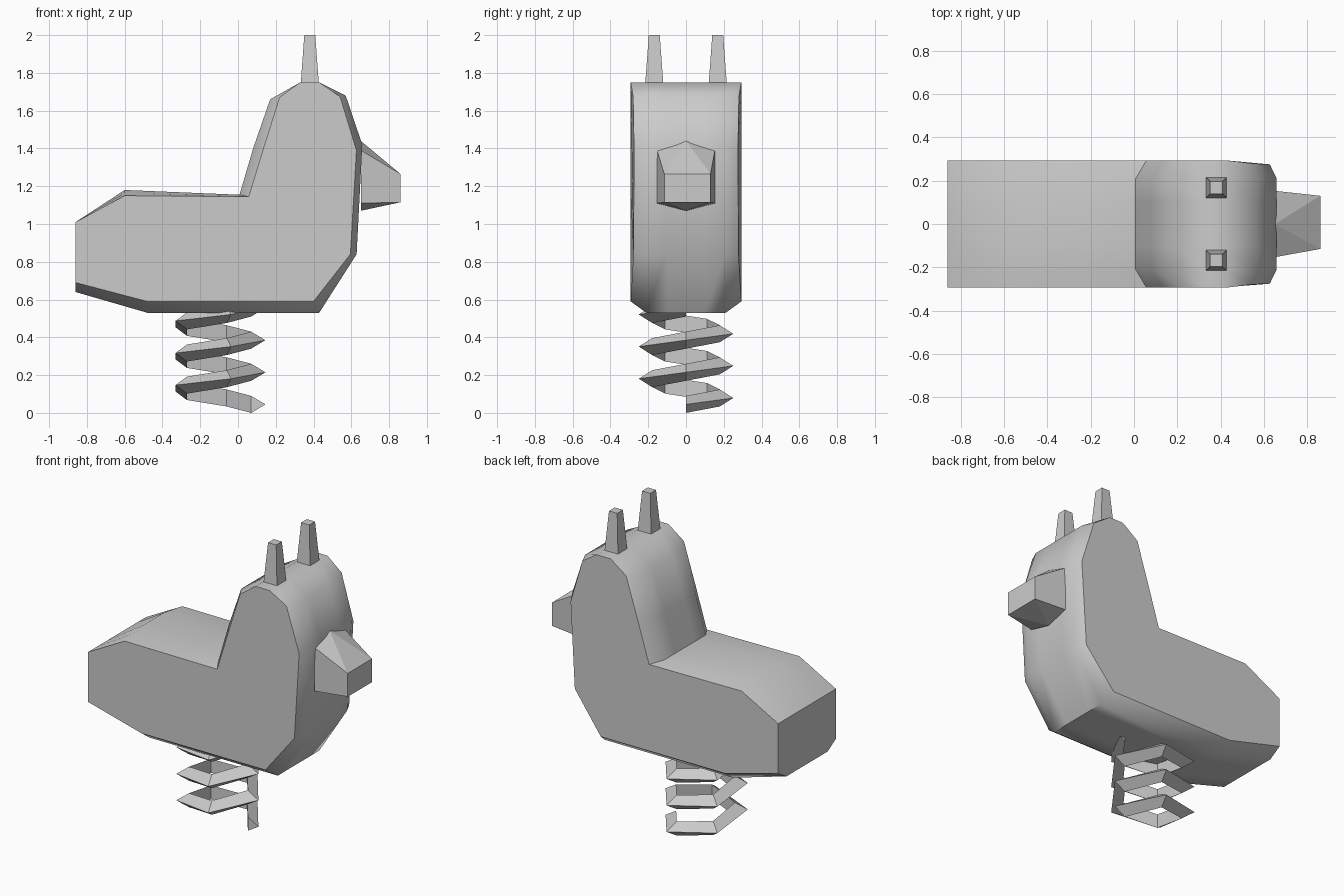
import bpy, bmesh
from math import sin, cos, radians, tau

if "Cube" in bpy.data.objects:
    bpy.data.objects.remove(bpy.data.objects["Cube"])


def make(name, verts, faces=None):
    """Object from vertices; with no faces given, their convex hull."""
    bm = bmesh.new()
    vs = [bm.verts.new(v) for v in verts]
    if faces is None:
        bmesh.ops.convex_hull(bm, input=vs)
        bmesh.ops.dissolve_limit(bm, angle_limit=radians(1), verts=bm.verts, edges=bm.edges)
    else:
        for f in faces:
            bm.faces.new([vs[i] for i in f])
    bmesh.ops.recalc_face_normals(bm, faces=bm.faces)
    me = bpy.data.meshes.new(name)
    bm.to_mesh(me)
    bm.free()
    ob = bpy.data.objects.new(name, me)
    bpy.context.collection.objects.link(ob)
    return ob


def loft(name, rings):
    """Skin a list of equal-length closed rings and cap both ends."""
    n = len(rings[0])
    faces = [[r * n + i, r * n + (i + 1) % n, (r + 1) * n + (i + 1) % n, (r + 1) * n + i]
             for r in range(len(rings) - 1) for i in range(n)]
    faces += [list(range(n)), [(len(rings) - 1) * n + i for i in range(n)]]
    return make(name, [v for r in rings for v in r], faces)


# Body: side outline (x, z, half width) and fuller middle outline (x, z)
side = [(-.86, .69, .293), (-.48, .59, .293), (.40, .59, .293), (.595, .84, .278),
        (.627, 1.39, .275), (.54, 1.675, .28), (.43, 1.75, .293), (.33, 1.75, .293),
        (.22, 1.67, .293), (.135, 1.40, .293), (.057, 1.145, .293), (-.60, 1.15, .293),
        (-.86, 1.01, .293)]
middle = [(-.86, .64), (-.48, .53), (.43, .53), (.628, .84), (.658, 1.42), (.57, 1.68),
          (.43, 1.75), (.33, 1.75), (.17, 1.66), (.08, 1.40), (.008, 1.155), (-.60, 1.18),
          (-.86, 1.01)]


def mid_ring(y, drop=0):
    return [(x, y, z - (drop if i == 11 else 0)) for i, (x, z) in enumerate(middle)]


body = loft("body", [
    [(x, -y, z) for x, z, y in side],
    mid_ring(-.21, .015), mid_ring(-.1), mid_ring(.1), mid_ring(.21, .015),
    [(x, y, z) for x, z, y in side]])
bpy.context.view_layer.objects.active = body
body.select_set(True)
bpy.ops.object.shade_smooth_by_angle(angle=radians(50))
body.select_set(False)

# Snout: six-sided base tapering to a rectangular tip
base = [(0, 1.44), (.153, 1.39), (.153, 1.11), (0, 1.07), (-.153, 1.11), (-.153, 1.39)]
tip = [(y, z) for y in (-.115, .13) for z in (1.115, 1.265)]
make("snout", [(.65, y, z) for y, z in base] + [(.86, y, z) for y, z in tip])

# Ears: tapered square posts
for label, s in (("left", 1), ("right", -1)):
    make("ear_" + label, [(.38 + a * h, s * .168 + b * h, z)
                          for h, z in ((.048, 1.74), (.029, 2.0))
                          for a in (-1, 1) for b in (-1, 1)])

# Spring: triangular section swept round a five-sided helix
SIDES, TURNS, PITCH = 5, 3, .17
rings = []
for i in range(SIDES * TURNS + 1):
    a = tau * i / SIDES
    z = .045 + PITCH * i / SIDES
    rings.append([(-.118 + r * cos(a), r * sin(a), z + dz)
                  for r, dz in ((.188, -.045), (.263, 0), (.188, .045))])
loft("spring", rings)
